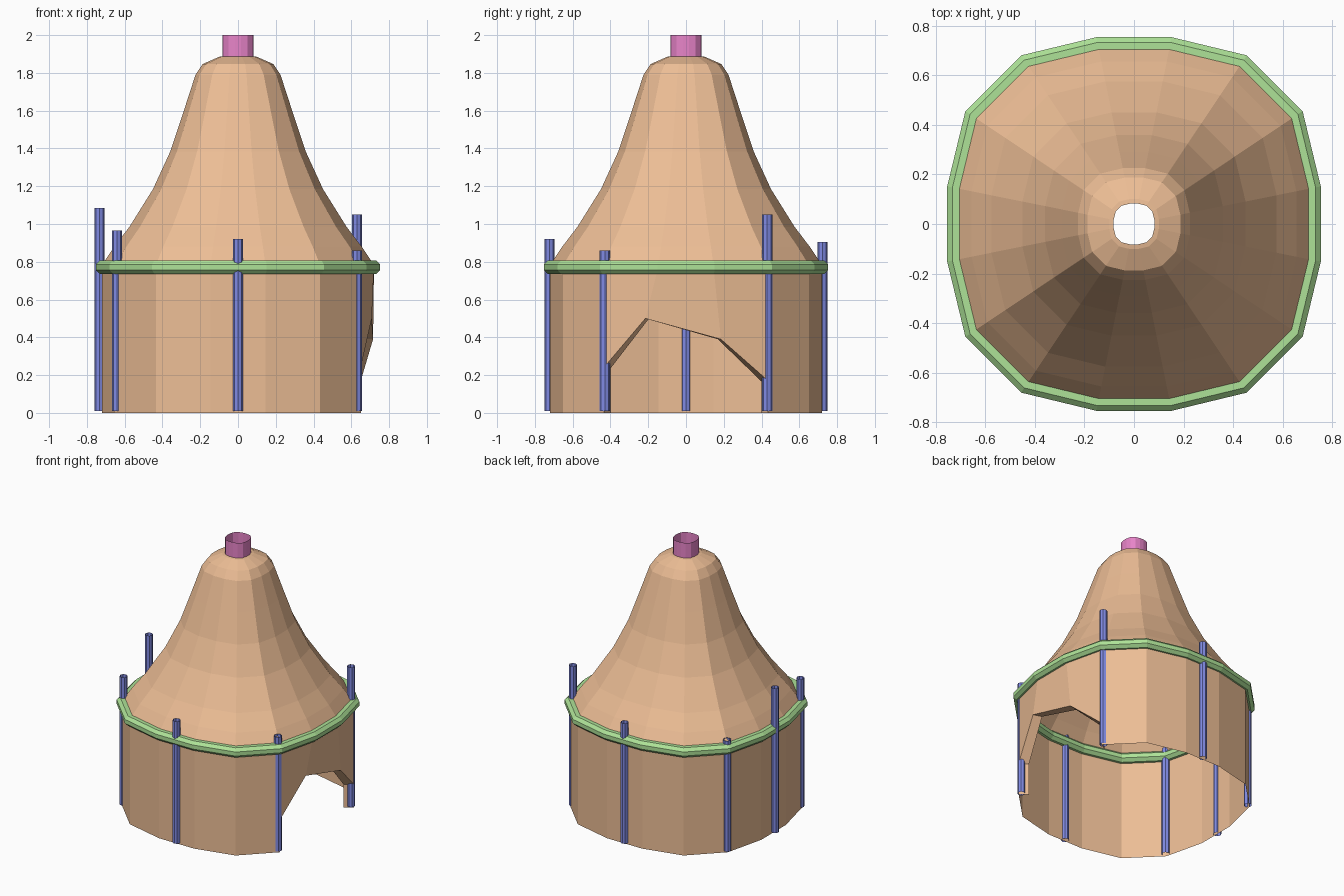
import bpy, math

if "Cube" in bpy.data.objects:
    bpy.data.objects.remove(bpy.data.objects["Cube"])

# Squarish 16-sided plan shared by every round part (half-width 0.72)
QUARTER = [(0.72, 0.145), (0.65, 0.435), (0.435, 0.65), (0.145, 0.72)]
PLAN = list(QUARTER)
for _ in range(3):
    PLAN += [(-y, x) for x, y in PLAN[-4:]]
N = len(PLAN)


def material(name, col):
    m = bpy.data.materials.new(name)
    m.diffuse_color = (*col, 1)
    m.use_nodes = True
    m.node_tree.nodes["Principled BSDF"].inputs["Base Color"].default_value = m.diffuse_color
    return m


CLAY = material("clay", (0.84, 0.51, 0.30))
BLUE = material("blue", (0.22, 0.26, 0.78))
GREEN = material("green", (0.42, 0.76, 0.31))
PINK = material("pink", (0.80, 0.23, 0.58))


def make(name, verts, faces, mat):
    me = bpy.data.meshes.new(name)
    me.from_pydata(verts, [], faces)
    me.materials.append(mat)
    ob = bpy.data.objects.new(name, me)
    bpy.context.collection.objects.link(ob)
    return ob


def loft(name, profile, mat, closed=False):
    """Sweep a (half-width, z) profile around the plan."""
    verts = [(x * r / 0.72, y * r / 0.72, z) for r, z in profile for x, y in PLAN]
    rows = len(profile)
    faces = []
    for i in range(rows if closed else rows - 1):
        a, b = i * N, (i + 1) % rows * N
        for j in range(N):
            k = (j + 1) % N
            faces.append((a + j, a + k, b + k, b + j))
    return make(name, verts, faces, mat)


# Bell-shaped roof and chimney
loft("roof", [(0.722, 0.78), (0.655, 0.88), (0.575, 0.985), (0.45, 1.185), (0.358, 1.385),
              (0.29, 1.59), (0.225, 1.79), (0.187, 1.847), (0.10, 1.885), (0.082, 1.888)], CLAY)
loft("chimney", [(0.082, 1.885), (0.082, 2.0)], PINK)

# Eaves ring: octagonal tube
loft("eaves_ring", [(0.717 + 0.039 * math.cos(a), 0.771 + 0.039 * math.sin(a))
                    for a in (math.radians(22.5 + 45 * i) for i in range(8))], GREEN, True)

# Wall, with the three +x sides cut by the crooked doorway
TOP = 0.78
door = [(0.65, -0.435, 0.24), (0.708, -0.215, 0.50), (0.715, 0.185, 0.39), (0.65, 0.435, 0.17)]
verts = [(x, y, 0) for x, y in PLAN] + [(x, y, TOP) for x, y in PLAN] + door
faces = [(j, j + 1, N + j + 1, N + j) for j in range(1, N - 2)]
tops = [N + 14, N + 15, N, N + 1]
d = 2 * N
faces += [(d + i, d + i + 1, tops[i + 1], tops[i]) for i in range(3)]
make("wall", verts, faces, CLAY)

# Door reveal folded inwards
edge = [(0.65, -0.435, 0)] + door + [(0.65, 0.435, 0)]
inner = [(x * 0.91, y * 0.91, z) for x, y, z in edge]
make("door_reveal", edge + inner, [(i, i + 1, i + 7, i + 6) for i in range(5)], CLAY)

# Poles of uneven height around the wall
for x, y, top in [(0, -0.722, 0.92), (0.63, -0.43, 0.86), (0.63, 0.43, 1.05), (0, 0.722, 0.905),
                  (-0.64, 0.43, 0.835), (-0.733, 0, 1.085), (-0.64, -0.43, 0.965)]:
    bpy.ops.mesh.primitive_cylinder_add(vertices=8, radius=0.027, depth=top - 0.01,
                                        end_fill_type='NOTHING',
                                        location=(x, y, (top + 0.01) / 2))
    ob = bpy.context.object
    ob.name = "pole"
    ob.data.materials.append(BLUE)
